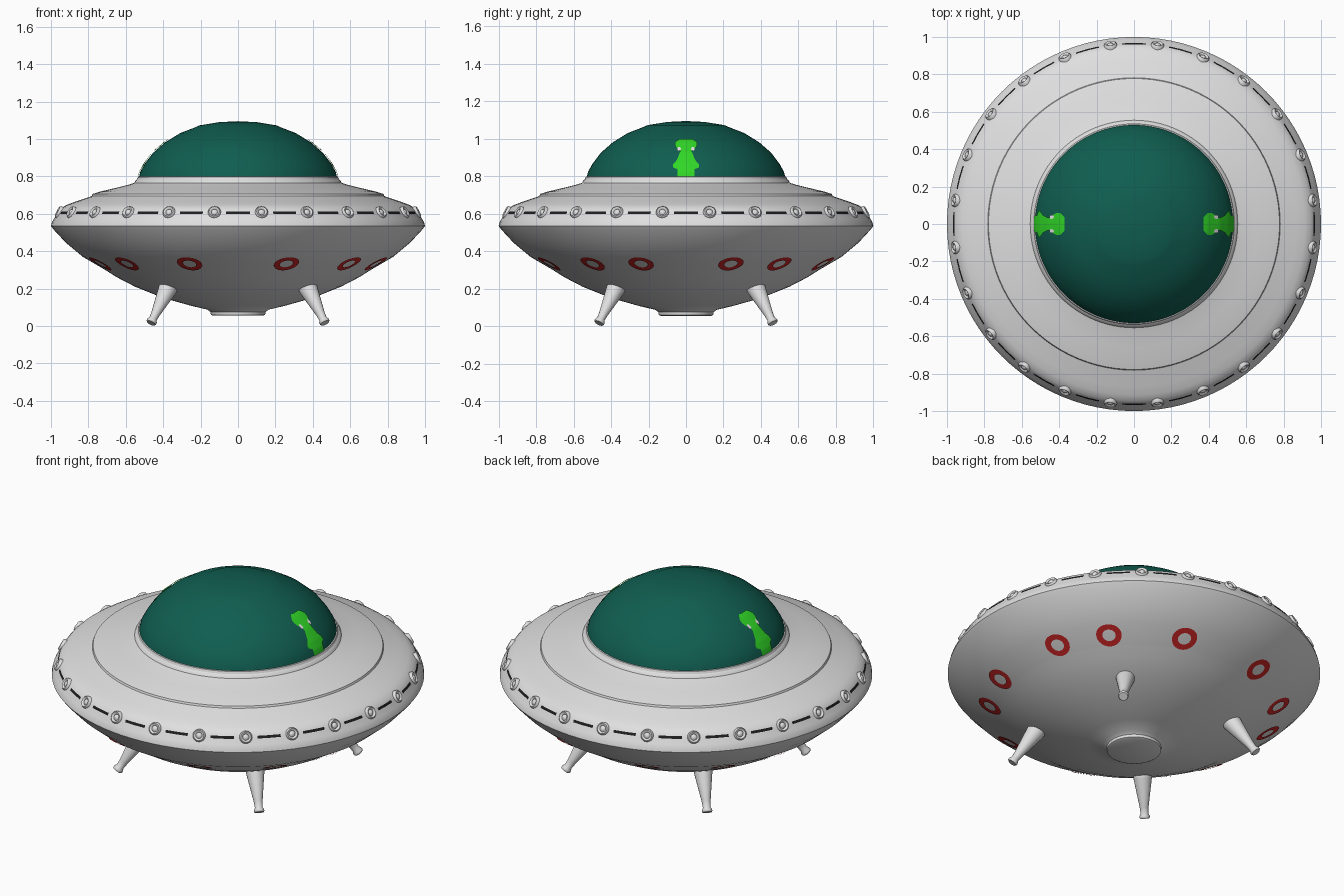
import bpy, bmesh, math
from mathutils import Matrix, Vector

if "Cube" in bpy.data.objects:
    bpy.data.objects.remove(bpy.data.objects["Cube"])


def material(name, rgb):
    m = bpy.data.materials.new(name)
    m.diffuse_color = (*rgb, 1)
    m.use_nodes = True
    m.node_tree.nodes["Principled BSDF"].inputs["Base Color"].default_value = m.diffuse_color
    return m


HULL = material("pale_grey_metal", (0.74, 0.74, 0.74))
GLASS = material("dark_teal_glass", (0.005, 0.11, 0.08))
GREEN = material("bright_green", (0.03, 0.68, 0.02))
RED = material("red", (0.62, 0.02, 0.02))
BLACK = material("black", (0.012, 0.012, 0.012))
WHITE = material("white", (0.85, 0.85, 0.85))


def finish(name, bm, mats, angle=30, recalc=True):
    if recalc:
        bmesh.ops.recalc_face_normals(bm, faces=bm.faces)
    me = bpy.data.meshes.new(name)
    bm.to_mesh(me)
    bm.free()
    for m in mats:
        me.materials.append(m)
    ob = bpy.data.objects.new(name, me)
    bpy.context.collection.objects.link(ob)
    bpy.ops.object.select_all(action='DESELECT')
    ob.select_set(True)
    bpy.context.view_layer.objects.active = ob
    bpy.ops.object.shade_smooth_by_angle(angle=math.radians(angle))
    return ob


def lathe(bm, profile, seg, mat=Matrix()):
    """Revolve (radius, height) points around z, then transform."""
    rings = []
    for r, z in profile:
        n = 1 if r == 0 else seg
        rings.append([bm.verts.new(mat @ Vector((r * math.cos(2 * math.pi * i / seg),
                                                 r * math.sin(2 * math.pi * i / seg), z)))
                      for i in range(n)])
    for a, b in zip(rings, rings[1:]):
        for i in range(seg):
            j = (i + 1) % seg
            vs = [a[i % len(a)], a[j % len(a)], b[j % len(b)], b[i % len(b)]]
            bm.faces.new(list(dict.fromkeys(vs)))


# saucer body, with a broken black stripe around the rim
body = [(0, .055), (.135, .055), (.145, .06), (.147, .075), (.165, .088), (.25, .108),
        (.4, .15), (.55, .21), (.65, .262), (.71, .30), (.715, .303), (.83, .37),
        (.92, .445), (.985, .515), (1, .535), (.995, .555), (.985, .572), (.968, .6),
        (.961, .613), (.945, .632), (.915, .648), (.87, .665), (.79, .692), (.782, .695),
        (.778, .706), (.74, .718), (.66, .737), (.58, .757), (.555, .765), (.548, .778),
        (.54, .784), (.535, .797), (.525, .8), (0, .8)]
bm = bmesh.new()
lathe(bm, body, 96)
for f in bm.faces:
    c = f.calc_center_median()
    if .6 < c.z < .612 and c.xy.length > .9:
        deg = math.degrees(math.atan2(c.y, c.x)) % 15
        if abs(deg - 7.5) > 3.75:
            f.material_index = 1
finish("saucer_body", bm, [HULL, BLACK])

# glass dome with a slightly raised crown
dome = [(.53, .795), (.522, .825), (.5, .865), (.455, .925), (.39, .982), (.31, 1.031),
        (.225, 1.064), (.205, 1.073), (.1, 1.09), (0, 1.095)]
bm = bmesh.new()
lathe(bm, dome, 96)
finish("glass_dome", bm, [GLASS], 40)

# round rim lights, 24 around the edge
bm = bmesh.new()
lamp = [(.036, -.012), (.034, .006), (.028, .012), (.021, .009), (.017, .003),
        (.012, .009), (0, .012)]
for k in range(24):
    a = math.radians(7.5 + 15 * k)
    m = (Matrix.Rotation(a, 4, 'Z') @ Matrix.Translation((.964, 0, .608))
         @ Matrix.Rotation(math.radians(62), 4, 'Y'))
    lathe(bm, lamp, 16, m)
finish("rim_lights", bm, [HULL], 50)

# red ring markings wrapped on the lower cone
bm = bmesh.new()
slope = math.atan2(.067, .115)
for deg in (19.5, 50, 72, 108, 130, 160.5):
    for side in (-1, 1):
        loops = []
        for rad in (.036, .069):
            loop = []
            for i in range(24):
                t = 2 * math.pi * i / 24
                v = rad * math.sin(t)
                r = .772 + v * math.cos(slope) + .005 * math.sin(slope)
                z = .3365 + v * math.sin(slope) - .005 * math.cos(slope)
                p = side * math.radians(deg) + rad * math.cos(t) / .772
                loop.append(bm.verts.new((r * math.sin(p), -r * math.cos(p), z)))
            loops.append(loop)
        for i in range(24):
            j = (i + 1) % 24
            f = bm.faces.new((loops[0][i], loops[0][j], loops[1][j], loops[1][i]))
            f.normal_update()
            if f.normal.z > 0:
                f.normal_flip()
finish("red_ring_markings", bm, [RED], recalc=False)


def dome_radius(z):
    for (r0, z0), (r1, z1) in zip(dome, dome[1:]):
        if z0 <= z <= z1:
            return r0 + (r1 - r0) * (z - z0) / (z1 - z0)


def dome_patch(bm, rows, side, y0=0, lift=.005):
    """Strip of (height, half width) rows laid on the dome, facing +x or -x."""
    fine = []
    for (z0, w0), (z1, w1) in zip(rows, rows[1:]):
        n = max(1, round((z1 - z0) / .008))
        fine += [(z0 + (z1 - z0) * i / n, w0 + (w1 - w0) * i / n) for i in range(n)]
    fine.append(rows[-1])
    prev = None
    for z, w in fine:
        r = dome_radius(z) + lift
        row = []
        for i in range(7):
            y = y0 + w * (i / 3 - 1)
            row.append(bm.verts.new((side * math.sqrt(r * r - y * y), y, z + lift * .6)))
        if prev:
            for i in range(6):
                f = bm.faces.new((prev[i], prev[i + 1], row[i + 1], row[i]))
                f.normal_update()
                if f.normal.x * side < 0:
                    f.normal_flip()
        prev = row


# little green pilots painted on both sides of the dome, with white eye marks
pilot = [(.797, .045), (.835, .045), (.845, .07), (.862, .068), (.885, .048), (.92, .034),
         (.938, .032), (.948, .05), (.962, .06), (.978, .06), (.99, .045), (.996, .034)]
eye = [(.932, .004), (.938, .01), (.946, .01), (.953, .004)]
for side, label in ((-1, "left"), (1, "right")):
    bm = bmesh.new()
    dome_patch(bm, pilot, side)
    finish(label + "_pilot_figure", bm, [GREEN], recalc=False)
    bm = bmesh.new()
    for y in (-.038, .038):
        dome_patch(bm, eye, side, y, .007)
    finish(label + "_pilot_eyes", bm, [WHITE], recalc=False)

# four splayed landing legs
leg = [(0, 0), (.024, 0), (.028, .005), (.028, .014), (.021, .026), (.024, .06), (.05, .22),
       (.05, .245), (.038, .262), (0, .268)]
for sx, label_x in ((-1, "left"), (1, "right")):
    for sy, label_y in ((-1, "front"), (1, "back")):
        foot = Vector((sx * .465, sy * .465, .016))
        top = Vector((sx * .358, sy * .358, .235))
        rot = Vector((0, 0, 1)).rotation_difference(top - foot).to_matrix().to_4x4()
        bm = bmesh.new()
        lathe(bm, leg, 24, Matrix.Translation(foot) @ rot)
        finish(f"{label_y}_{label_x}_leg", bm, [HULL], 50)
